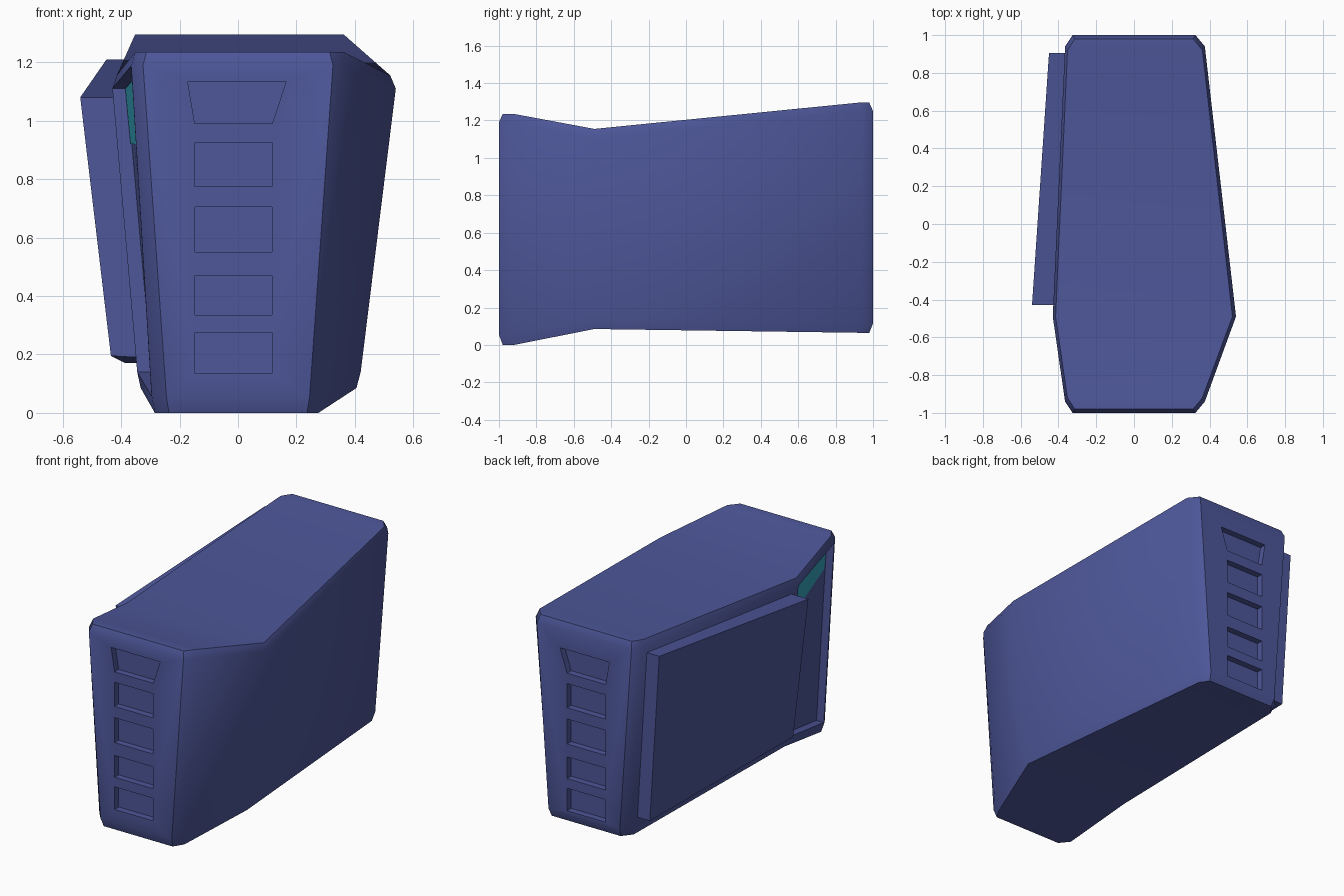
import bpy, bmesh

cube = bpy.data.objects.get("Cube")
if cube:
    bpy.data.objects.remove(cube, do_unlink=True)


def material(name, rgb):
    mat = bpy.data.materials.new(name)
    mat.use_nodes = True
    mat.diffuse_color = (*rgb, 1)
    mat.node_tree.nodes["Principled BSDF"].inputs["Base Color"].default_value = (*rgb, 1)
    return mat


BLUE = material("slate blue", (0.075, 0.095, 0.32))
TEAL = material("teal", (0.035, 0.36, 0.5))


def make_object(name, bm, mat):
    bmesh.ops.recalc_face_normals(bm, faces=bm.faces)
    mesh = bpy.data.meshes.new(name)
    bm.to_mesh(mesh)
    bm.free()
    mesh.materials.append(mat)
    obj = bpy.data.objects.new(name, mesh)
    bpy.context.collection.objects.link(obj)
    return obj


def loft(name, rings, mat):
    """Closed solid from matching rings; caps are strips of quads."""
    bm = bmesh.new()
    loops = [[bm.verts.new(p) for p in ring] for ring in rings]
    n = len(loops[0])
    for a, b in zip(loops, loops[1:]):
        for i in range(n):
            j = (i + 1) % n
            bm.faces.new((a[i], a[j], b[j], b[i]))
    for ring in (loops[0], loops[-1]):
        for i in range(n // 2 - 1):
            bm.faces.new((ring[i], ring[i + 1], ring[n - 2 - i], ring[n - 1 - i]))
    return make_object(name, bm, mat)


def cut(target, cutter):
    mod = target.modifiers.new("cut", "BOOLEAN")
    mod.operation = "DIFFERENCE"
    mod.solver = "EXACT"
    mod.object = cutter
    bpy.context.view_layer.objects.active = target
    bpy.ops.object.modifier_apply(modifier=mod.name)
    bpy.data.objects.remove(cutter, do_unlink=True)


# Casing: stations along y, each with a left and right edge per layer
STATIONS = (-1, -0.94, -0.49, 0.94, 1)


def layer(left, right, heights, inset=False):
    kx, trim = (0.965, 0.02) if inset else (1, 0)
    zs = (heights[0], heights[0], heights[1], heights[2], heights[2])
    ys = [y - trim * (1 if y > 0 else -1) if abs(y) > 0.5 else y for y in STATIONS]
    ring = [(x * kx, y, z) for x, y, z in zip(right, ys, zs)]
    ring += [(x * kx, y, z) for x, y, z in zip(left, ys, zs)][::-1]
    return ring


top_l, top_r = (-0.325, -0.365, -0.43, -0.365, -0.325), (0.325, 0.375, 0.54, 0.375, 0.325)
low_l, low_r = (-0.245, -0.295, -0.345, -0.295, -0.245), (0.245, 0.285, 0.42, 0.285, 0.245)
casing = loft("casing", [
    layer(low_l, low_r, (0, 0.085, 0.065), True),
    layer(low_l, low_r, (0.055, 0.14, 0.115)),
    layer(top_l, top_r, (1.19, 1.11, 1.25)),
    layer(top_l, top_r, (1.235, 1.155, 1.295), True),
], BLUE)


# Vents: shallow pockets in both ends, the top one flared
def pocket(z0, z1, flare):
    for end in (-1, 1):
        rings = []
        for y in (end * 0.96, end * 1.1):
            rings.append([(-0.148, y, z0), (0.117, y, z0),
                          (0.117 + flare, y, z1), (-0.148 - flare * 0.5, y, z1)])
        cut(casing, loft("vent_cutter", rings, BLUE))


for z0, z1, flare in ((0.135, 0.275, 0), (0.335, 0.47, 0), (0.55, 0.705, 0),
                      (0.775, 0.925, 0), (0.99, 1.135, 0.048)):
    pocket(z0, z1, flare)


# Open bay in the side, ahead of the sliding panel
def bay_ring(y, x_top, x_low, z_top, z_low, depth=0.05):
    return [(x_low - 0.1, y, z_low), (x_low + depth, y, z_low),
            (x_top + depth, y, z_top), (x_top - 0.1, y, z_top)]


cut(casing, loft("bay_cutter", [
    bay_ring(-0.93, -0.366, -0.296, 1.187, 0.057),
    bay_ring(-0.49, -0.43, -0.345, 1.11, 0.14),
], BLUE))

# Teal board at the top of the bay
loft("bay_board", [
    [(-0.298, -0.92, 0.92), (-0.28, -0.92, 0.92), (-0.28, -0.92, 1.18), (-0.322, -0.92, 1.18)],
    [(-0.368, -0.5, 0.92), (-0.34, -0.5, 0.92), (-0.34, -0.5, 1.11), (-0.386, -0.5, 1.11)],
], TEAL)

# Sliding side panel standing proud of the casing
loft("side_panel", [
    [(-0.435, -0.43, 0.195), (-0.34, -0.43, 0.19), (-0.42, -0.43, 1.08), (-0.54, -0.43, 1.08)],
    [(-0.385, 0.905, 0.17), (-0.29, 0.905, 0.17), (-0.355, 0.905, 1.21), (-0.45, 0.905, 1.21)],
], BLUE)

# Soft shading on the casing, crisp rims
bpy.ops.object.select_all(action="DESELECT")
casing.select_set(True)
bpy.context.view_layer.objects.active = casing
bpy.ops.object.shade_smooth_by_angle(angle=0.61)
